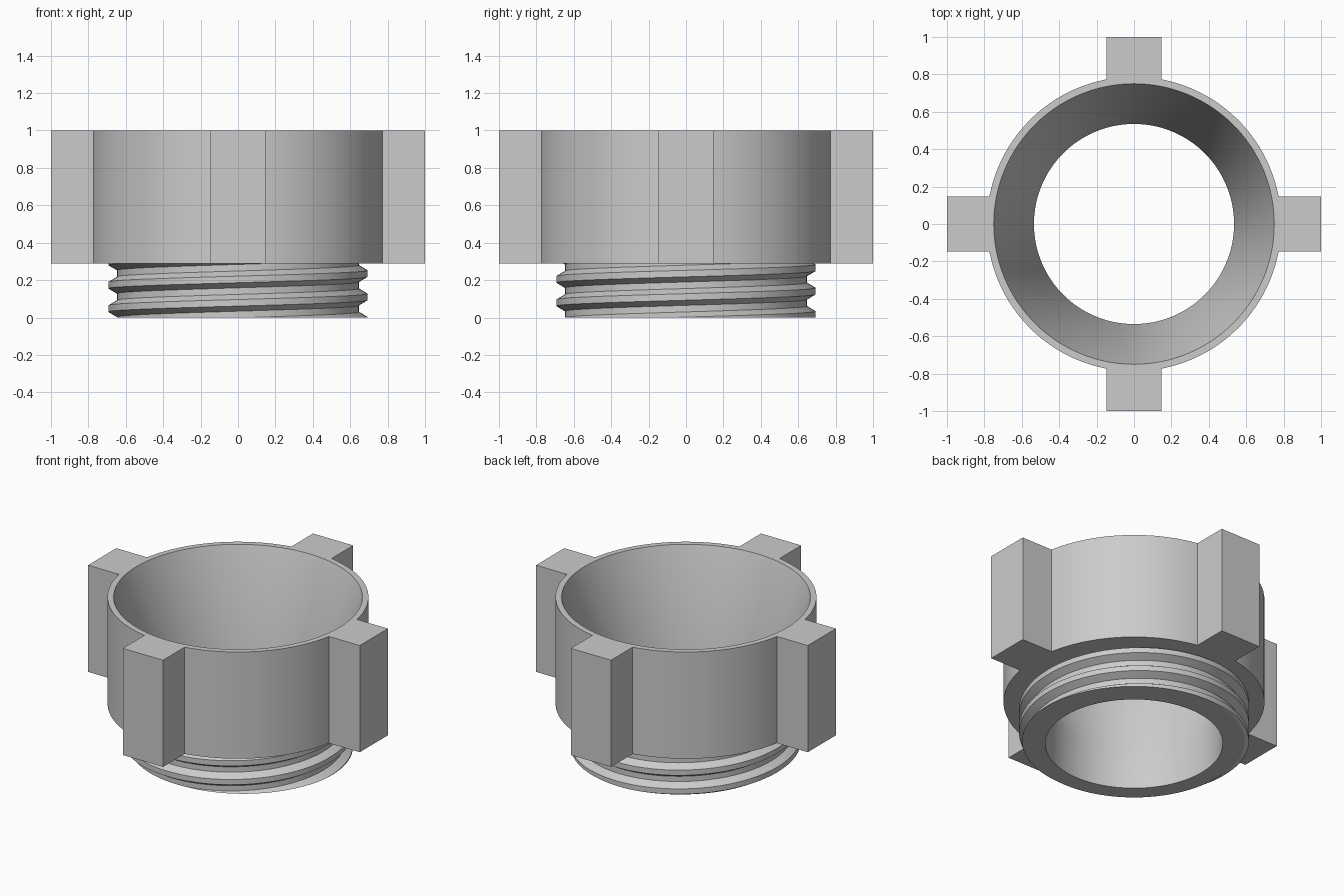
import bpy, bmesh, math
from math import tau, cos, sin

cube = bpy.data.objects.get("Cube")
if cube:
    bpy.data.objects.remove(cube, do_unlink=True)

STEPS = 128
BODY_R, RIM_R, HOLE_R = 0.787, 0.75, 0.535
SHOULDER, TOP = 0.29, 1.0
ROOT_R, CREST_R = 0.647, 0.693
PITCH, CREST_Z = 0.125, 0.11
TAB_HALF = 0.148

grey = bpy.data.materials.new("plain grey")
grey.use_nodes = True
colour = (0.6, 0.6, 0.6, 1)
grey.diffuse_color = colour
grey.node_tree.nodes["Principled BSDF"].inputs["Base Color"].default_value = colour


def finish(name, bm):
    bmesh.ops.remove_doubles(bm, verts=bm.verts, dist=0.0002)
    bmesh.ops.recalc_face_normals(bm, faces=bm.faces)
    mesh = bpy.data.meshes.new(name)
    bm.to_mesh(mesh)
    bm.free()
    mesh.materials.append(grey)
    obj = bpy.data.objects.new(name, mesh)
    bpy.context.collection.objects.link(obj)
    bpy.ops.object.select_all(action='DESELECT')
    obj.select_set(True)
    bpy.context.view_layer.objects.active = obj
    bpy.ops.object.shade_smooth_by_angle(angle=math.radians(30))


def thread_radius(offset):
    """Trapezoid thread: flat crest, sloped flanks, flat root."""
    d = abs((offset / PITCH + 0.5) % 1 - 0.5)
    t = min(max((d - 0.14) / 0.22, 0), 1)
    return CREST_R + (ROOT_R - CREST_R) * t


def section(angle):
    """Closed wall section at one angle, with the thread clipped to its collar."""
    phase = CREST_Z + PITCH * angle / tau
    points = [(HOLE_R, SHOULDER), (HOLE_R, 0)]
    for turn in range(-3, 4):
        for f in (-0.36, -0.14, 0.14, 0.36):
            z = min(max(phase + PITCH * (turn + f), 0), SHOULDER)
            points.append((thread_radius(z - phase), z))
    return points + [(BODY_R, SHOULDER), (BODY_R, TOP), (RIM_R, TOP)]


# Hollow body: straight bore in the threaded collar, tapered funnel above it
bm = bmesh.new()
columns = []
for i in range(STEPS + 1):
    a = tau * i / STEPS
    columns.append([bm.verts.new((r * cos(a), r * sin(a), z)) for r, z in section(a)])
rows = len(columns[0])
for left, right in zip(columns, columns[1:]):
    for j in range(rows):
        k = (j + 1) % rows
        bm.faces.new((left[j], right[j], right[k], left[k]))
finish("threaded_body", bm)

# Four grip tabs, each with its inner face following the body
half_angle = math.asin(TAB_HALF / BODY_R)
names = ("left_tab", "back_tab", "right_tab", "front_tab")
for n, name in enumerate(names):
    outline = [(1, -TAB_HALF), (1, TAB_HALF)]
    for i in range(9):
        a = half_angle * (1 - i / 4)
        outline.append((BODY_R * cos(a) - 0.003, BODY_R * sin(a)))
    turn = tau * n / 4
    c, s = cos(turn), sin(turn)
    bm = bmesh.new()
    base = bm.faces.new([bm.verts.new((x * c - y * s, x * s + y * c, SHOULDER))
                         for x, y in outline])
    raised = bmesh.ops.extrude_face_region(bm, geom=[base], use_keep_orig=True)
    bmesh.ops.translate(bm, vec=(0, 0, TOP - SHOULDER),
                        verts=[v for v in raised["geom"] if isinstance(v, bmesh.types.BMVert)])
    finish(name, bm)
